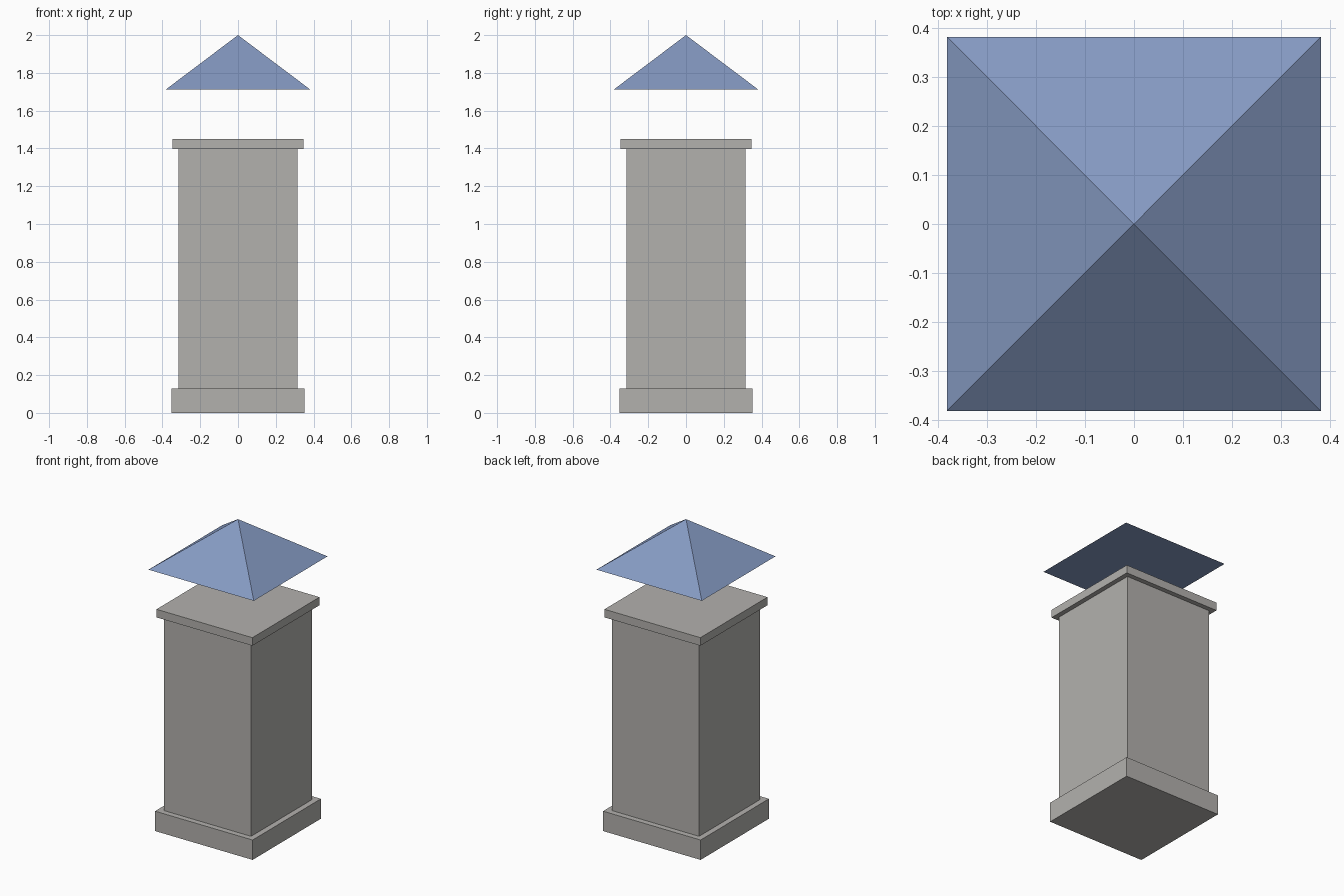
import bpy
import math

if "Cube" in bpy.data.objects:
    bpy.data.objects.remove(bpy.data.objects["Cube"])


def material(name, rgb):
    m = bpy.data.materials.new(name)
    m.diffuse_color = (*rgb, 1.0)
    m.use_nodes = True
    m.node_tree.nodes["Principled BSDF"].inputs["Base Color"].default_value = m.diffuse_color
    return m


stone = material("warm_grey_stone", (0.45, 0.44, 0.42))
slate = material("blue_slate", (0.235, 0.322, 0.54))


def block(name, half, z0, z1, mat):
    """Square block from its half width and its bottom and top heights."""
    bpy.ops.mesh.primitive_cube_add(size=1, location=(0, 0, (z0 + z1) / 2))
    ob = bpy.context.object
    ob.name = name
    ob.scale = (2 * half, 2 * half, z1 - z0)
    bpy.ops.object.transform_apply(location=False, rotation=False, scale=True)
    ob.data.materials.append(mat)
    return ob


# Stone pillar: plinth, shaft and flat cap slab
block("plinth", 0.353, 0.0, 0.13, stone)
block("shaft", 0.316, 0.13, 1.397, stone)
block("cap_slab", 0.347, 1.397, 1.45, stone)

# Pyramid roof, hovering above the cap, closed underneath
bpy.ops.mesh.primitive_cone_add(vertices=4, radius1=0.381 * math.sqrt(2), radius2=0,
                                depth=0.287, location=(0, 0, 1.8565),
                                rotation=(0, 0, math.pi / 4))
roof = bpy.context.object
roof.name = "roof"
bpy.ops.object.transform_apply(location=False, rotation=True, scale=False)
roof.data.materials.append(slate)
